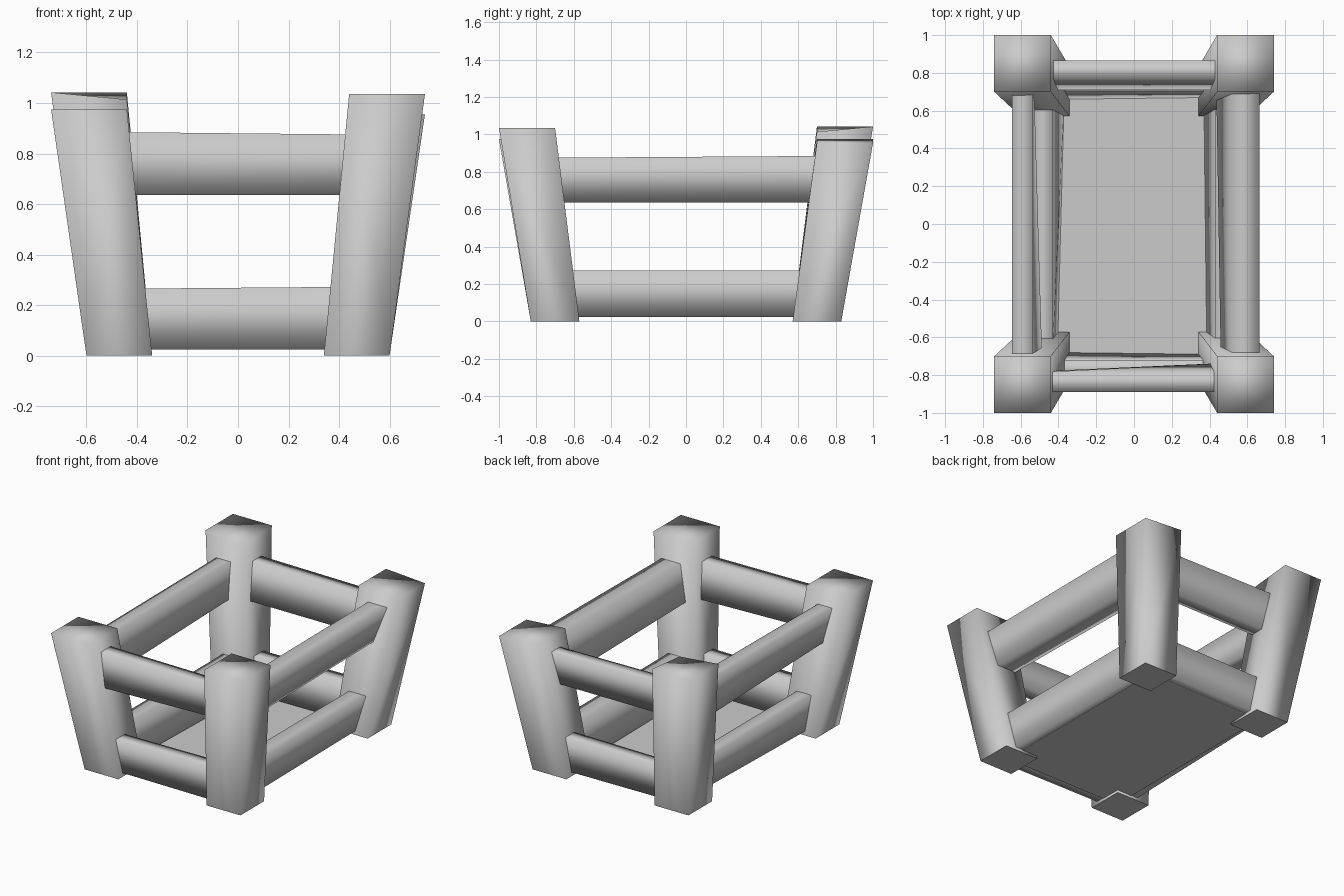
import bpy

cube = bpy.data.objects.get("Cube")
if cube:
    bpy.data.objects.remove(cube, do_unlink=True)

grey = bpy.data.materials.new("plain grey")
grey.use_nodes = True
colour = (0.6, 0.6, 0.6, 1)
grey.diffuse_color = colour
grey.node_tree.nodes["Principled BSDF"].inputs["Base Color"].default_value = colour


def build(name, verts, faces):
    mesh = bpy.data.meshes.new(name)
    mesh.from_pydata(verts, [], faces)
    mesh.materials.append(grey)
    mesh.shade_smooth()
    obj = bpy.data.objects.new(name, mesh)
    bpy.context.collection.objects.link(obj)
    return obj


def orient_outward(obj):
    bpy.ops.object.select_all(action='DESELECT')
    bpy.context.view_layer.objects.active = obj
    obj.select_set(True)
    bpy.ops.object.mode_set(mode='EDIT')
    bpy.ops.mesh.select_all(action='SELECT')
    bpy.ops.mesh.normals_make_consistent(inside=False)
    bpy.ops.object.mode_set(mode='OBJECT')


SIDES = [(i, (i + 1) % 4, (i + 1) % 4 + 4, i + 4) for i in range(4)]


def post(name, sx, sy, inner, outer, dip=0.0):
    """Splayed square post; inner and outer give the top heights."""
    bottom = [(0.34, 0.57), (0.6, 0.57), (0.6, 0.83), (0.34, 0.83)]
    top = [(0.44, 0.7), (0.74, 0.7), (0.74, 1), (0.44, 1)]
    heights = [inner - dip, outer, outer, inner]
    verts = [(sx * x, sy * y, 0) for x, y in bottom]
    verts += [(sx * x, sy * y, z) for (x, y), z in zip(top, heights)]
    obj = build(name, verts, SIDES + [(0, 1, 2, 3), (4, 5, 6, 7)])
    orient_outward(obj)
    # crisp foot, soft everywhere else
    for edge in obj.data.edges:
        edge.use_edge_sharp = all(v < 4 for v in edge.vertices)


def rail(name, along_x, side, half, top_in, top_out, foot_in, z_low, z_high):
    """Leaning plank between two posts; foot_in and z_high hold both ends."""
    verts = []
    for t, foot, high in zip((-half, half), foot_in, z_high):
        lean = top_in - foot
        section = [(foot, z_low), (top_out - lean, z_low), (top_out, high), (top_in, high)]
        for across, z in section:
            across *= side
            verts.append((t, across, z) if along_x else (across, t, z))
    obj = build(name, verts, SIDES)
    orient_outward(obj)


# Corner posts
post("front_right_post", -1, -1, 0.975, 0.975)
post("front_left_post", 1, -1, 1.035, 1.035)
post("back_right_post", -1, 1, 1.042, 1.042, 0.028)
post("back_left_post", 1, 1, 0.975, 0.955)

# Upper rails
rail("upper_front_rail", True, -1, 0.5, 0.785, 0.89, (0.78, 0.735), 0.635, (0.885, 0.875))
rail("upper_back_rail", True, 1, 0.5, 0.77, 0.865, (0.71, 0.71), 0.635, (0.885, 0.875))
rail("upper_left_rail", False, 1, 0.76, 0.52, 0.665, (0.46, 0.435), 0.635, (0.875, 0.885))
rail("upper_right_rail", False, -1, 0.76, 0.535, 0.645, (0.485, 0.53), 0.635, (0.875, 0.885))

# Lower rails
rail("lower_front_rail", True, -1, 0.42, 0.72, 0.82, (0.68, 0.69), 0.025, (0.265, 0.272))
rail("lower_back_rail", True, 1, 0.42, 0.7, 0.8, (0.66, 0.67), 0.025, (0.265, 0.272))
rail("lower_left_rail", False, 1, 0.66, 0.43, 0.56, (0.385, 0.37), 0.025, (0.272, 0.272))
rail("lower_right_rail", False, -1, 0.66, 0.43, 0.54, (0.405, 0.37), 0.025, (0.272, 0.272))

# Floor sheet
build("floor", [(-0.46, -0.72, 0.02), (0.46, -0.72, 0.02),
                (0.46, 0.72, 0.02), (-0.46, 0.72, 0.02)], [(0, 1, 2, 3)])
